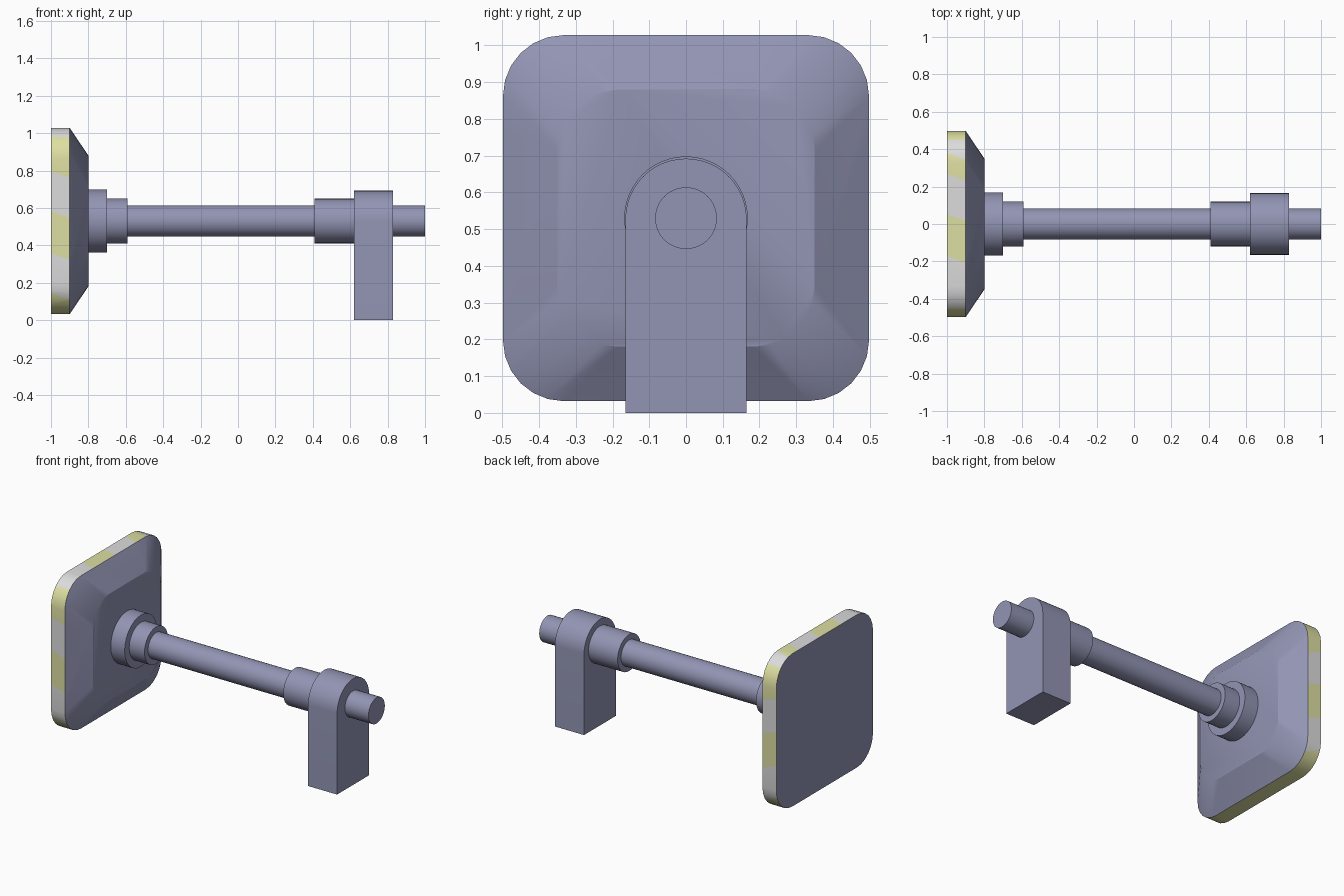
import bpy, bmesh, math
from mathutils import Vector

if "Cube" in bpy.data.objects:
    bpy.data.objects.remove(bpy.data.objects["Cube"])

AXIS_Z = 0.53
SLANT = 0.36


def material(name, rgb):
    m = bpy.data.materials.new(name)
    m.diffuse_color = (*rgb, 1)
    m.use_nodes = True
    m.node_tree.nodes["Principled BSDF"].inputs["Base Color"].default_value = m.diffuse_color
    return m


slate = material("slate_blue", (0.29, 0.30, 0.455))
pale = material("pale_grey", (0.72, 0.72, 0.72))
yellow = material("pale_yellow", (0.73, 0.74, 0.36))


def finish(bm, name, mats):
    bmesh.ops.recalc_face_normals(bm, faces=bm.faces[:])
    me = bpy.data.meshes.new(name)
    bm.to_mesh(me)
    bm.free()
    for m in mats:
        me.materials.append(m)
    ob = bpy.data.objects.new(name, me)
    bpy.context.collection.objects.link(ob)
    bpy.ops.object.select_all(action='DESELECT')
    ob.select_set(True)
    bpy.context.view_layer.objects.active = ob
    bpy.ops.object.shade_smooth_by_angle(angle=math.radians(30))
    return ob


def loft(bm, sections):
    """Closed solid through (x, [(y, z), ...]) sections; returns rows of side faces."""
    rings = [[bm.verts.new((x, y, z)) for y, z in pts] for x, pts in sections]
    n = len(rings[0])
    rows = [[bm.faces.new((a[i], a[(i + 1) % n], b[(i + 1) % n], b[i])) for i in range(n)]
            for a, b in zip(rings, rings[1:])]
    bm.faces.new(rings[0])
    bm.faces.new(rings[-1])
    return rows


def rounded_square(half, r, seg=6):
    pts = []
    for k, (sy, sz) in enumerate(((1, 1), (-1, 1), (-1, -1), (1, -1))):
        for i in range(seg + 1):
            a = math.radians(90 * k + 90 * i / seg)
            pts.append((sy * (half - r) + r * math.cos(a),
                        AXIS_Z + sz * (half - r) + r * math.sin(a)))
    return pts


def circle(r, n=48):
    return [(r * math.cos(2 * math.pi * i / n), AXIS_Z + r * math.sin(2 * math.pi * i / n))
            for i in range(n)]


# Buffer plate with a bevelled inner face and striped rim
bm = bmesh.new()
tag = bm.faces.layers.int.new("rim")
outer = rounded_square(0.498, 0.165)
rows = loft(bm, [(-1, outer), (-0.9, outer), (-0.8, rounded_square(0.35, 0.165))])
bmesh.ops.recalc_face_normals(bm, faces=bm.faces[:])
for f in rows[0]:
    f.normal_update()
    n = f.normal
    f[tag] = 1 if abs(n.y) > abs(n.z) else (2 if n.z > 0 else 3)

# stripe bands: 1 = both sides (by height), 2 = top (by depth)
bands = {1: [(0.25, 0.47), (-0.19, 0.035), (-0.6, -0.405)],
         2: [(0.25, 0.36), (-0.19, 0.035)]}
for side, ranges in bands.items():
    direction = Vector((SLANT, 0, 1)) if side == 1 else Vector((SLANT, 1, 0))
    for cut in [v for r in ranges for v in r]:
        fs = [f for f in bm.faces if f[tag] == side]
        geom = list({e for f in fs for e in f.edges}) + list({v for f in fs for v in f.verts}) + fs
        base = Vector((-0.95, 0, AXIS_Z))
        bmesh.ops.bisect_plane(bm, geom=geom, dist=1e-5, plane_no=direction,
                               plane_co=base + (Vector((0, 0, cut)) if side == 1
                                                else Vector((0, cut, 0))))
for f in bm.faces:
    if f[tag] == 3:
        f.material_index = 2
    elif f[tag]:
        c = f.calc_center_median()
        u = (c.z - AXIS_Z if f[tag] == 1 else c.y) + SLANT * (c.x + 0.95)
        f.material_index = 2 if any(lo < u < hi for lo, hi in bands[f[tag]]) else 1
finish(bm, "striped_plate", [slate, pale, yellow])

# Shaft and its collars
for name, x0, x1, r in (("plate_collar", -0.8, -0.7, 0.168),
                        ("inner_sleeve", -0.7, -0.59, 0.121),
                        ("shaft", -0.59, 1.0, 0.084),
                        ("outer_sleeve", 0.41, 0.62, 0.119)):
    bm = bmesh.new()
    loft(bm, [(x0, circle(r)), (x1, circle(r))])
    finish(bm, name, [slate])

# Arched support block standing on the ground
R = 0.165
arch = [(R * math.cos(math.pi * i / 24), 0.527 + R * math.sin(math.pi * i / 24)) for i in range(25)]
profile = arch + [(-R, 0), (R, 0)]
bm = bmesh.new()
loft(bm, [(0.62, profile), (0.83, profile)])
finish(bm, "support_block", [slate])
